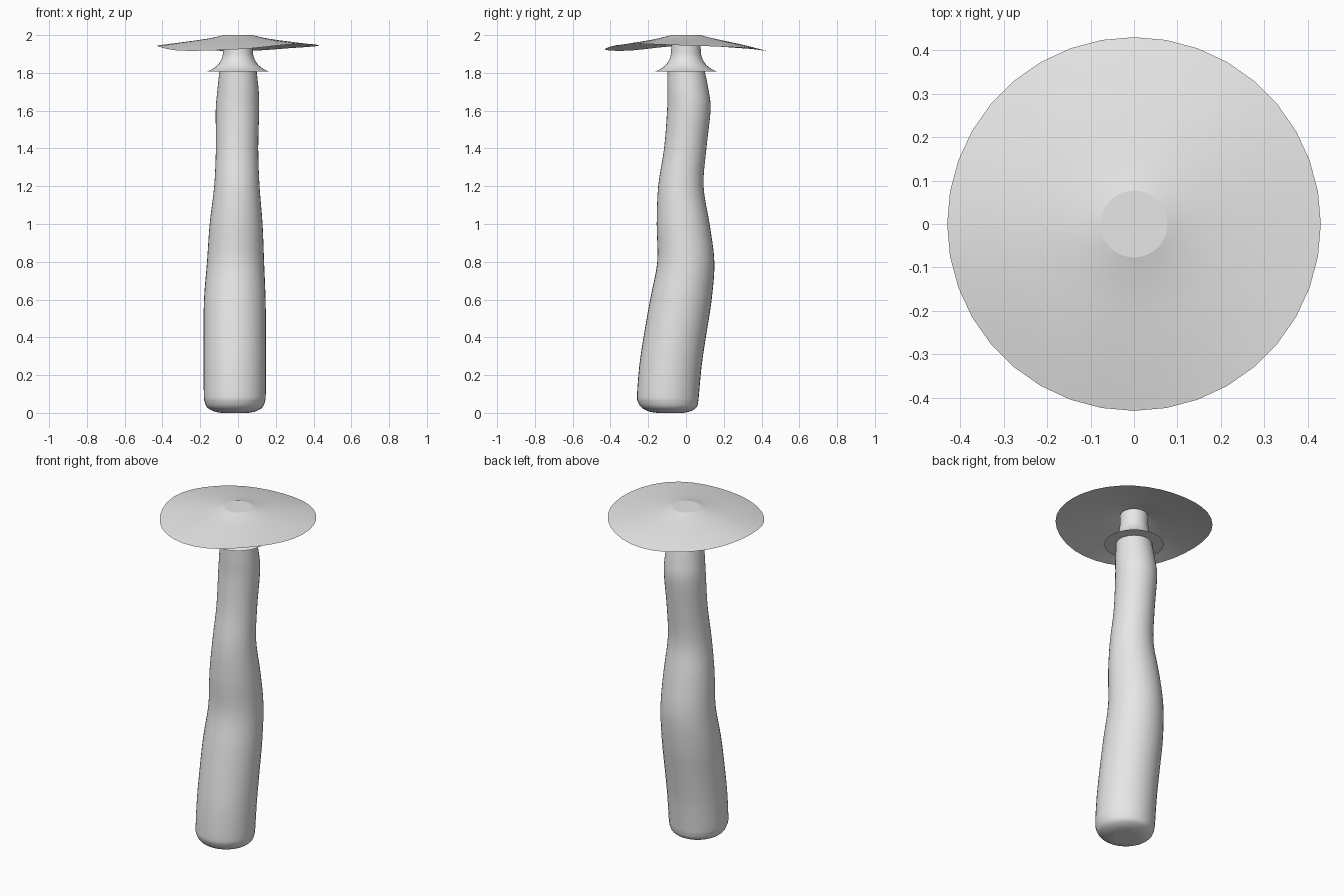
import bpy
import math

if "Cube" in bpy.data.objects:
    bpy.data.objects.remove(bpy.data.objects["Cube"], do_unlink=True)

grey = bpy.data.materials.new("pale grey")
grey.diffuse_color = (0.8, 0.8, 0.8, 1)
grey.use_nodes = True
grey.node_tree.nodes["Principled BSDF"].inputs["Base Color"].default_value = (0.8, 0.8, 0.8, 1)


def spline(a, b, c, d, t):
    """Smooth curve from b to c."""
    return b + 0.5 * t * (c - a + t * (2 * a - 5 * b + 4 * c - d + t * (3 * (b - c) + d - a)))


def refine(rows, steps):
    """Add smooth in-between rows to a list of tuples."""
    out = []
    for i in range(len(rows) - 1):
        near = [rows[max(0, min(len(rows) - 1, i + k))] for k in (-1, 0, 1, 2)]
        for s in range(steps):
            out.append(tuple(spline(*v, s / steps) for v in zip(*near)))
    return out + [rows[-1]]


def loft(name, rings, close_start=True, close_end=True):
    """Skin a list of equal rings of points, with optional flat ends."""
    n = len(rings[0])
    verts = [p for ring in rings for p in ring]
    faces = []
    for r in range(len(rings) - 1):
        for i in range(n):
            j = (i + 1) % n
            faces.append((r * n + i, r * n + j, r * n + n + j, r * n + n + i))
    ends = []
    if close_start:
        ends.append(len(faces))
        faces.append(tuple(reversed(range(n))))
    if close_end:
        ends.append(len(faces))
        faces.append(tuple(range(len(verts) - n, len(verts))))
    mesh = bpy.data.meshes.new(name)
    mesh.from_pydata(verts, [], faces)
    mesh.materials.append(grey)
    obj = bpy.data.objects.new(name, mesh)
    bpy.context.collection.objects.link(obj)
    bpy.ops.object.select_all(action="DESELECT")
    obj.select_set(True)
    bpy.context.view_layer.objects.active = obj
    bpy.ops.object.shade_smooth_by_angle(angle=math.radians(40))
    for e in ends:
        mesh.polygons[e].use_smooth = False
    return obj


def circle(x, y, z, r, n=36):
    angles = [2 * math.pi * i / n for i in range(n)]
    return [(x + r * math.cos(a), y + r * math.sin(a), z) for a in angles]


# Stalk: wavy tapering tube with a rounded foot (x, y, z, radius)
foot = [(-0.017, -0.085, 0.0, 0.07), (-0.017, -0.087, 0.008, 0.11),
        (-0.017, -0.09, 0.028, 0.145), (-0.017, -0.095, 0.06, 0.16)]
stem = [(-0.017, -0.095, 0.1, 0.164), (-0.017, -0.082, 0.25, 0.165),
        (-0.017, -0.06, 0.4, 0.165), (-0.017, -0.027, 0.6, 0.163),
        (-0.013, -0.001, 0.8, 0.151), (-0.01, -0.015, 1.0, 0.14),
        (-0.006, -0.027, 1.2, 0.12), (-0.005, -0.004, 1.4, 0.112),
        (-0.003, 0.015, 1.6, 0.115), (0, 0.011, 1.7, 0.11),
        (0, 0, 1.815, 0.098)]
loft("stalk", [circle(*row) for row in refine(foot + stem, 4)])

# Flared skirt and neck
skirt = [(1.808, 0.162), (1.825, 0.128), (1.85, 0.101), (1.88, 0.085),
         (1.91, 0.079), (1.99, 0.076)]
loft("skirt_and_neck", [circle(0, 0, z, r) for z, r in refine(skirt, 3)])

# Cap: thin sheet whose rim rises and falls around the circle
rim_drop = [0.055, 0.067, 0.085, 0.07, 0.055, 0.082, 0.075, 0.047]
mean_drop = sum(rim_drop) / len(rim_drop)


def drop_at(i, n):
    pos = i * len(rim_drop) / n
    k = int(pos)
    near = [rim_drop[(k + s) % len(rim_drop)] for s in (-1, 0, 1, 2)]
    return spline(*near, pos - k)


cap_rings = []
for radius, fall in refine([(0.43, 1), (0.35, 0.78), (0.27, 0.57), (0.2, 0.4),
                            (0.13, 0.2), (0.077, 0)], 2):
    ring = circle(0, 0, 2, radius)
    cap_rings.append([
        (x, y, z - fall * (mean_drop + fall * (drop_at(i, len(ring)) - mean_drop)))
        for i, (x, y, z) in enumerate(ring)])
loft("cap", cap_rings, close_start=False)
